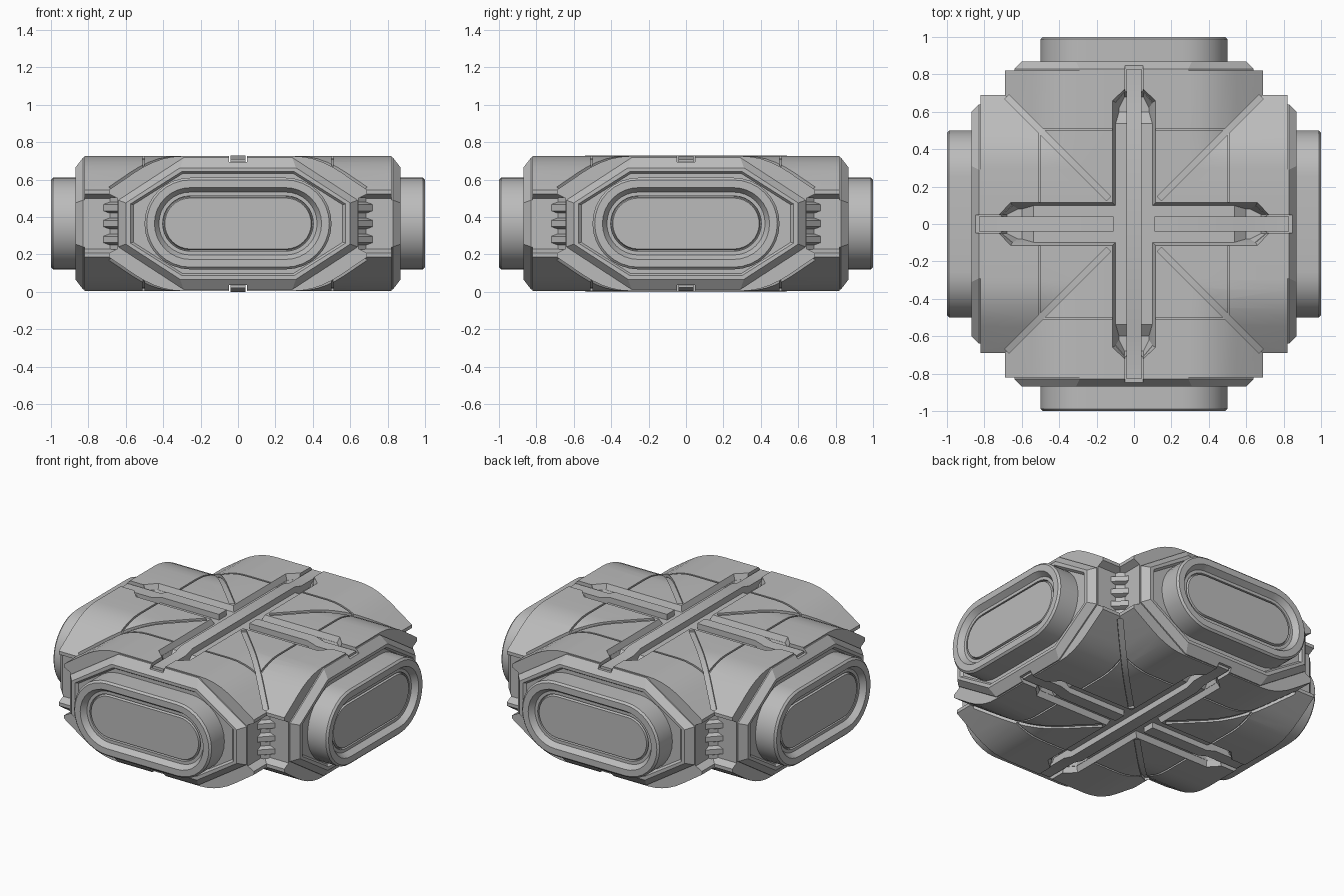
import bpy, bmesh, math
from mathutils import Matrix, Vector

if "Cube" in bpy.data.objects:
    bpy.data.objects.remove(bpy.data.objects["Cube"])

MID = 0.365   # height of the symmetry plane
ARMS = [Matrix.Rotation(k * math.pi / 2, 4, 'Z') for k in range(4)]
UP_DOWN = [Matrix.Identity(4), Matrix.Scale(-1, 4, (0, 0, 1))]
LEFT_RIGHT = [Matrix.Identity(4), Matrix.Scale(-1, 4, (1, 0, 0))]
ARMS_UD = [a @ m for a in ARMS for m in UP_DOWN]

hull_grey = bpy.data.materials.new("hull_grey")
hull_grey.diffuse_color = (0.5, 0.5, 0.5, 1)
hull_grey.use_nodes = True
hull_grey.node_tree.nodes["Principled BSDF"].inputs["Base Color"].default_value = hull_grey.diffuse_color


def finish(name, bm):
    bmesh.ops.recalc_face_normals(bm, faces=bm.faces)
    me = bpy.data.meshes.new(name)
    bm.to_mesh(me)
    bm.free()
    me.materials.append(hull_grey)
    ob = bpy.data.objects.new(name, me)
    ob.location.z = MID
    bpy.context.collection.objects.link(ob)
    return ob


def loft(name, rings, mats):
    """Closed skin through equal-length rings, copied by each matrix."""
    bm = bmesh.new()
    n = len(rings[0])
    for m in mats:
        vs = [[bm.verts.new(m @ Vector(p)) for p in r] for r in rings]
        for a, b in zip(vs, vs[1:]):
            for i in range(n):
                j = (i + 1) % n
                bm.faces.new((a[i], a[j], b[j], b[i]))
        bm.faces.new(vs[0])
        bm.faces.new(vs[-1])
    return finish(name, bm)


def prism(name, layers, mats):
    """Layers are (z, plan outline) pairs."""
    return loft(name, [[(x, y, z) for x, y in pts] for z, pts in layers], mats)


def select(ob):
    bpy.ops.object.select_all(action='DESELECT')
    ob.select_set(True)
    bpy.context.view_layer.objects.active = ob


def cut(cutter, *targets):
    for ob in targets:
        mod = ob.modifiers.new("cut", 'BOOLEAN')
        mod.operation, mod.solver, mod.object = 'DIFFERENCE', 'EXACT', cutter
        select(ob)
        bpy.ops.object.modifier_apply(modifier=mod.name)
    bpy.data.objects.remove(cutter)


def crown(u):
    """Half height of the arm at distance u from its centre line."""
    a = min(max(u - 0.3, 0), 0.25)
    return 0.36 - 1.36 * a * a - 0.68 * max(u - 0.55, 0)


# Hull: four arms with a crowned section, mitred along the diagonals
us = [0, 0.15, 0.3, 0.35, 0.4, 0.45, 0.5, 0.55, 0.69]
half = [(u, crown(u)) for u in us] + [(0.69, 0.158), (0.645, 0.135)]
right = half + [(u, -z) for u, z in reversed(half)]
section = right + [(-u, z) for u, z in reversed(right[1:-1])]
bm = bmesh.new()
for m in ARMS:
    inner = [bm.verts.new(m @ Vector((u, abs(u), z))) for u, z in section]
    outer = [bm.verts.new(m @ Vector((u, 0.82, z))) for u, z in section]
    for i in range(len(section)):
        j = (i + 1) % len(section)
        bm.faces.new((inner[i], inner[j], outer[j], outer[i]))
    bm.faces.new(outer)
bmesh.ops.remove_doubles(bm, verts=bm.verts, dist=1e-4)
hull = finish("hull", bm)


# End flanges: chamfered octagons with a sunken face
def octagon(y, w, h, tw, sh):
    q = [(tw, h), (w, sh), (w, -sh), (tw, -h)]
    return [(x, y, z) for x, z in q + [(-x, z) for x, z in reversed(q)]]


flanges = loft("end_flanges", [
    octagon(0.78, 0.640, 0.353, 0.29, 0.125),
    octagon(0.828, 0.640, 0.353, 0.29, 0.125),
    octagon(0.87, 0.600, 0.298, 0.31, 0.110),
    octagon(0.87, 0.575, 0.278, 0.30, 0.105),
    octagon(0.855, 0.560, 0.268, 0.295, 0.10)], ARMS)


# Docking collars: rounded slots with a recessed panel
def stadium(y, r, n=16):
    pts = []
    for s in (1, -1):
        for i in range(n + 1):
            a = math.pi * i / n - math.pi / 2
            pts.append((s * (0.255 + r * math.cos(a)), y, s * r * math.sin(a)))
    return pts


collars = loft("docking_collars", [stadium(y, r) for y, r in (
    (0.80, 0.245), (0.988, 0.245), (1.0, 0.233), (1.0, 0.192), (0.965, 0.168),
    (0.965, 0.148), (0.95, 0.146), (0.95, 0.142), (0.968, 0.136))], ARMS)


# Long channels across top and bottom, tapered at both ends
def channel_plan(w, end):
    q = [(w, end - 0.06), (0.05, end), (-0.05, end), (-w, end - 0.06)]
    return q + [(-x, -y) for x, y in q]


for turn in ARMS[:2]:
    cut(prism("channel_cutter", [
        (0.325, channel_plan(0.10, 0.71)), (0.36, channel_plan(0.115, 0.72)),
        (0.5, channel_plan(0.115, 0.72))], [turn @ m for m in UP_DOWN]), hull)


# Deeper pockets near the channel ends, and slots running out through the flanges
def pocket(y0, w, end):
    return [(-w, y0), (w, y0), (w, end - 0.06), (0.05, end), (-0.05, end), (-w, end - 0.06)]


cut(prism("pocket_cutter", [(0.275, pocket(0.6, 0.08, 0.68)), (0.33, pocket(0.53, 0.10, 0.71)),
                            (0.5, pocket(0.53, 0.10, 0.71))], ARMS_UD), hull)
slot = [(-0.048, 0.68), (0.048, 0.68), (0.048, 0.9), (-0.048, 0.9)]
cut(prism("slot_cutter", [(0.328, slot), (0.5, slot)], ARMS_UD), hull, flanges)


# Seam grooves that follow the crowned surface
def groove(name, path, side, depth, mats):
    rings = []
    for x, y in path:
        z = crown(x) - depth
        a, b = (x - side[0], y - side[1]), (x + side[0], y + side[1])
        rings.append([(*a, z), (*b, z), (*b, 0.5), (*a, 0.5)])
    return loft(name, rings, mats)


steps = [0.3, 0.35, 0.4, 0.45]
cut(groove("panel_seam_cutter", [(u, 0.505) for u in [0.118] + steps + [0.485]], (0, 0.006),
           0.012, [m @ s for m in ARMS_UD for s in LEFT_RIGHT]), hull)
cut(groove("diagonal_seam_cutter", [(u, u) for u in [0.135] + steps + [0.5, 0.55, 0.68]],
           (0.012, -0.012), 0.012, ARMS_UD), hull)

# Rails lying in the channels, dipping over the pockets
rail_side = [(0.0, 0.30), (0.0, 0.365), (0.53, 0.365), (0.60, 0.345), (0.83, 0.345), (0.83, 0.30)]
long_rails = loft("long_rails", [[(x, y, z) for y, z in rail_side] for x in (-0.04, 0.04)],
                  [ARMS[k] @ m for k in (0, 2) for m in UP_DOWN])
cross_side = [(max(y, 0.11), z - 0.003) for y, z in rail_side]
cross_rails = loft("cross_rails", [[(x, y, z) for y, z in cross_side] for x in (-0.04, 0.04)],
                   [ARMS[k] @ m for k in (1, 3) for m in UP_DOWN])


# Corner posts with horizontal ribs between neighbouring arms
def corner(r):
    return [(0.6, 0.6), (r, 0.6), (r, 0.64), (0.64, r), (0.6, r)]


posts = prism("corner_posts", [(-0.14, corner(0.69)), (0.14, corner(0.69))], ARMS)
rib_places = [a @ Matrix.Translation((0, 0, z)) for a in ARMS for z in (-0.085, 0, 0.085)]
ribs = prism("corner_ribs", [(-0.03, corner(0.69)), (-0.017, corner(0.725)),
                             (0.017, corner(0.725)), (0.03, corner(0.69))], rib_places)

for ob in (hull, flanges, collars, long_rails, cross_rails, posts, ribs):
    select(ob)
    bpy.ops.object.shade_smooth_by_angle(angle=math.radians(25))
